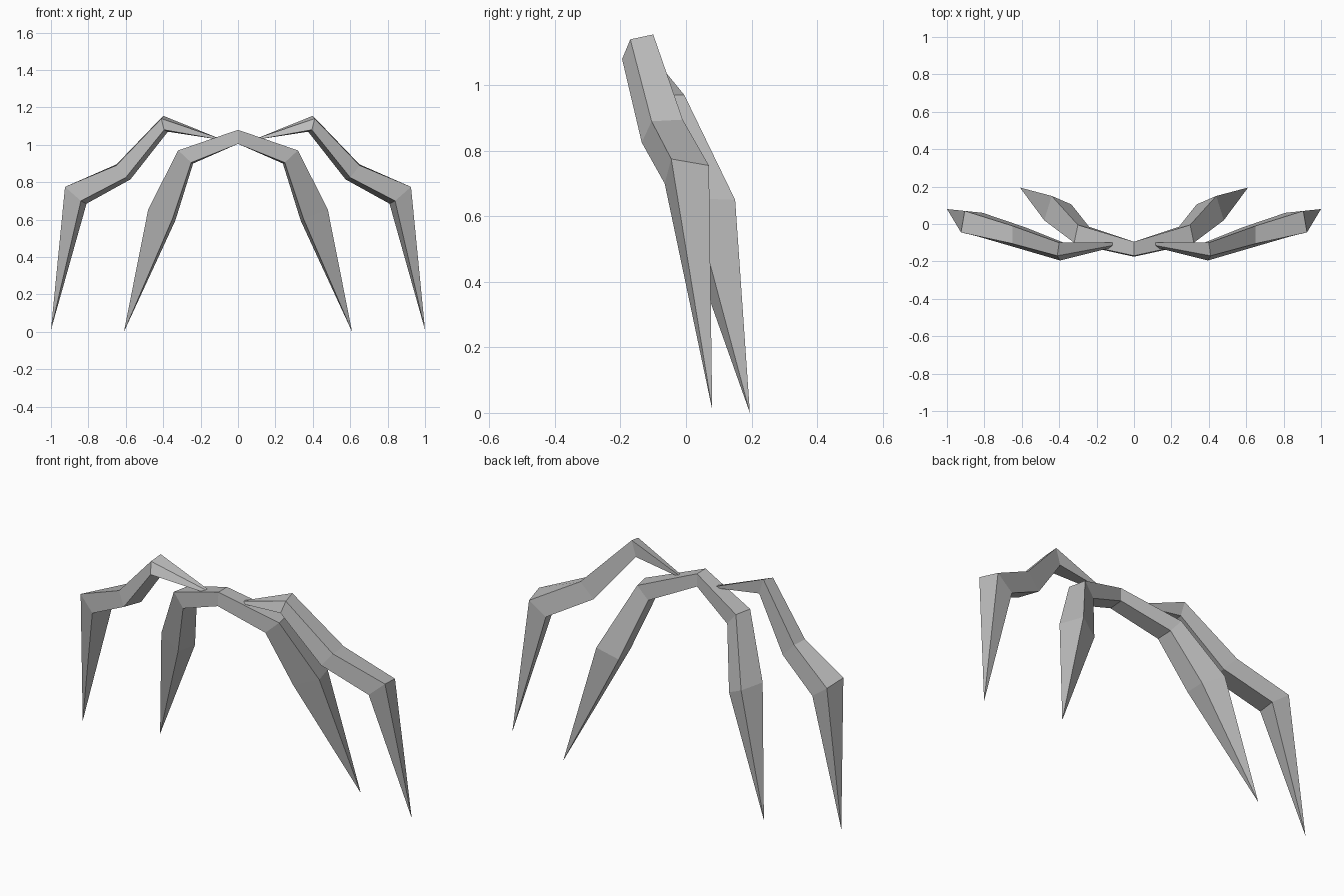
import bpy
import bmesh
from mathutils import Vector

cube = bpy.data.objects.get("Cube")
if cube:
    bpy.data.objects.remove(cube, do_unlink=True)

# Single plain grey
grey = bpy.data.materials.new("plain grey")
grey.use_nodes = True
colour = (0.5, 0.5, 0.5, 1)
grey.diffuse_color = colour
grey.node_tree.nodes["Principled BSDF"].inputs["Base Color"].default_value = colour


def leg_pair(name, sections, tip, cap_root):
    """Loft four-cornered sections to a pointed tip, mirrored across x.
    Corner order: top back, top front, bottom front, bottom back."""
    bm = bmesh.new()
    rings = [[bm.verts.new(Vector(p)) for p in ring] for ring in sections]
    for a, b in zip(rings, rings[1:]):
        for i in range(4):
            j = (i + 1) % 4
            bm.faces.new((a[i], a[j], b[j], b[i]))
    point = bm.verts.new(Vector(tip))
    last = rings[-1]
    for i in range(4):
        bm.faces.new((last[i], last[(i + 1) % 4], point))
    # Close the ring for consistent normals, then open it again if it joins its twin
    cap = bm.faces.new(rings[0])
    bmesh.ops.recalc_face_normals(bm, faces=bm.faces)
    if not cap_root:
        bmesh.ops.delete(bm, geom=[cap], context='FACES_ONLY')
    mesh = bpy.data.meshes.new(name)
    bm.to_mesh(mesh)
    bm.free()
    mesh.materials.append(grey)
    obj = bpy.data.objects.new(name, mesh)
    bpy.context.collection.objects.link(obj)
    mirror = obj.modifiers.new("mirror", 'MIRROR')
    mirror.use_axis[0] = True
    mirror.use_clip = True
    return obj


# Raised outer legs: root, shoulder, middle joint, knee, tip
leg_pair("outer_legs", [
    [(.115, -.10, 1.04), (.115, -.115, 1.04), (.115, -.125, 1.03), (.115, -.10, 1.03)],
    [(.40, -.10, 1.155), (.41, -.17, 1.14), (.395, -.195, 1.08), (.375, -.10, 1.07)],
    [(.65, -.01, .895), (.65, -.105, .89), (.60, -.135, .825), (.575, -.02, .815)],
    [(.905, .07, .755), (.925, -.045, .775), (.84, -.065, .70), (.81, .06, .685)],
], (1, .08, .01), True)

# Inner legs, joined in an arch at the centre: centre, shoulder, knee, tip
leg_pair("inner_legs", [
    [(0, -.095, 1.08), (0, -.17, 1.08), (0, -.175, 1.005), (0, -.095, 1.01)],
    [(.30, -.005, .97), (.32, -.10, .97), (.25, -.12, .905), (.24, -.015, .90)],
    [(.44, .15, .65), (.48, .02, .655), (.35, -.02, .605), (.335, .105, .595)],
], (.61, .195, 0), False)
